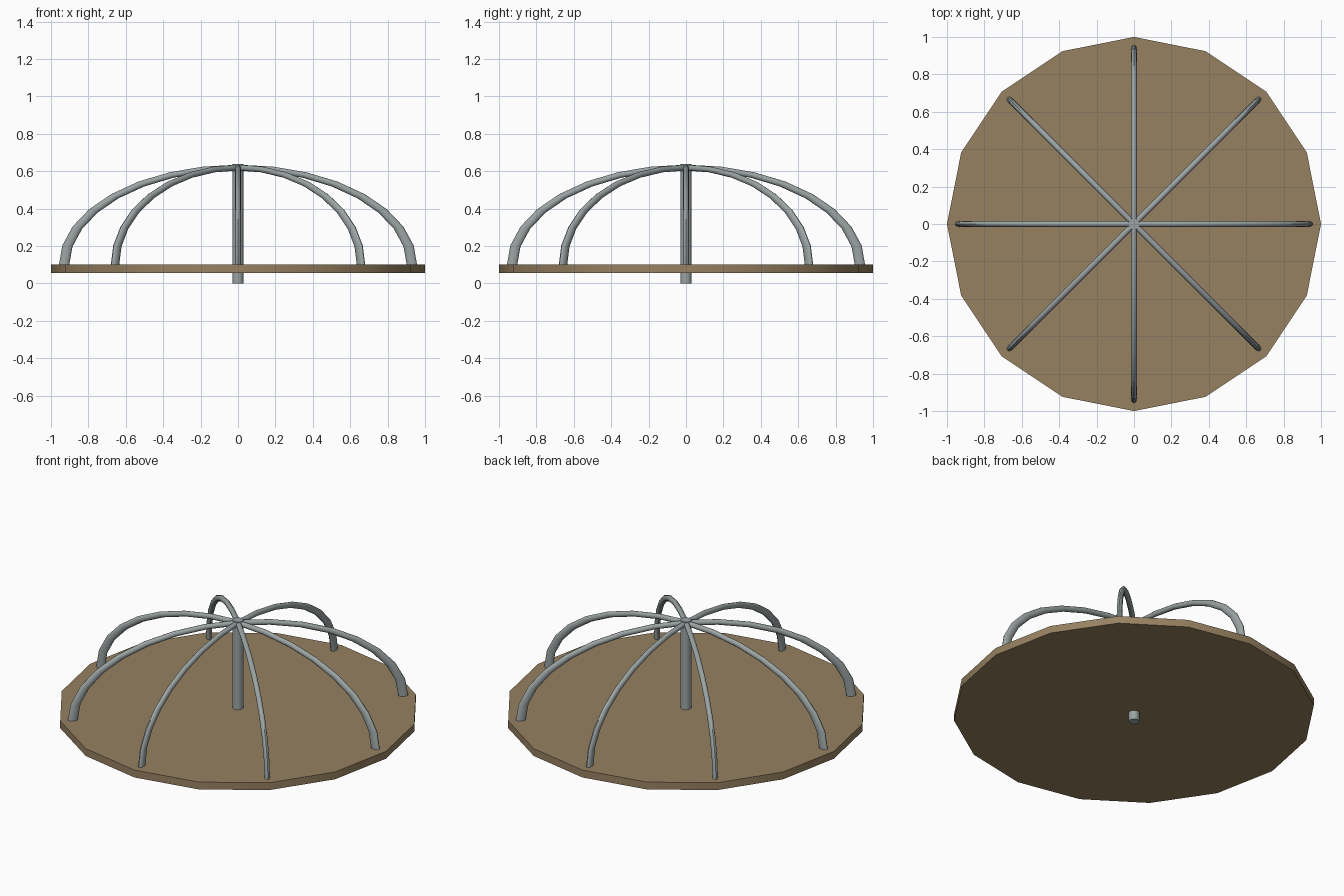
import bpy, bmesh
from math import sin, cos, pi, radians

if "Cube" in bpy.data.objects:
    bpy.data.objects.remove(bpy.data.objects["Cube"])


def material(name, rgb):
    m = bpy.data.materials.new(name)
    m.diffuse_color = (*rgb, 1)
    m.use_nodes = True
    m.node_tree.nodes["Principled BSDF"].inputs["Base Color"].default_value = m.diffuse_color
    return m


def smooth(obj, angle):
    bpy.ops.object.select_all(action='DESELECT')
    obj.select_set(True)
    bpy.context.view_layer.objects.active = obj
    bpy.ops.object.shade_smooth_by_angle(angle=radians(angle))


def cylinder(name, sides, radius, z0, z1):
    bpy.ops.mesh.primitive_cylinder_add(vertices=sides, radius=radius, depth=z1 - z0,
                                        location=(0, 0, (z0 + z1) / 2))
    obj = bpy.context.object
    obj.name = name
    smooth(obj, 35)
    return obj


def arch(name, turn, stretch=1.785, radius=0.521, tube=0.0155, base=0.098, segs=32, sides=12):
    """Half ring of round tube, stretched sideways into a flat dome rib."""
    bm = bmesh.new()
    rings = []
    for i in range(segs // 2 * 2 // 2 * 2 // 2 + 1):
        a = pi * i / (segs // 2)
        ring = []
        for j in range(sides):
            b = 2 * pi * j / sides
            r = radius + tube * cos(b)
            x, y = r * cos(a) * stretch, tube * sin(b)
            ring.append(bm.verts.new((x * cos(turn) - y * sin(turn),
                                      x * sin(turn) + y * cos(turn),
                                      base + r * sin(a))))
        rings.append(ring)
    for r0, r1 in zip(rings, rings[1:]):
        for j in range(sides):
            k = (j + 1) % sides
            bm.faces.new((r0[j], r0[k], r1[k], r1[j]))
    bm.faces.new(rings[0])
    bm.faces.new(rings[-1])
    bmesh.ops.recalc_face_normals(bm, faces=bm.faces)
    mesh = bpy.data.meshes.new(name)
    bm.to_mesh(mesh)
    bm.free()
    obj = bpy.data.objects.new(name, mesh)
    bpy.context.collection.objects.link(obj)
    smooth(obj, 40)
    return obj


wood = material("wood", (0.31, 0.22, 0.12))
steel = material("steel", (0.33, 0.37, 0.37))

# Round standing platform, 16 sides
platform = cylinder("platform", 16, 1.0, 0.055, 0.1)
platform.data.materials.append(wood)

# Central spindle through the platform
pole = cylinder("centre_pole", 16, 0.03, 0.0, 0.637)
pole.data.materials.append(steel)

# Four crossing handrail arches
for n in range(4):
    rail = arch(f"handrail_arch_{n + 1}", n * pi / 4, segs=32)
    rail.data.materials.append(steel)
